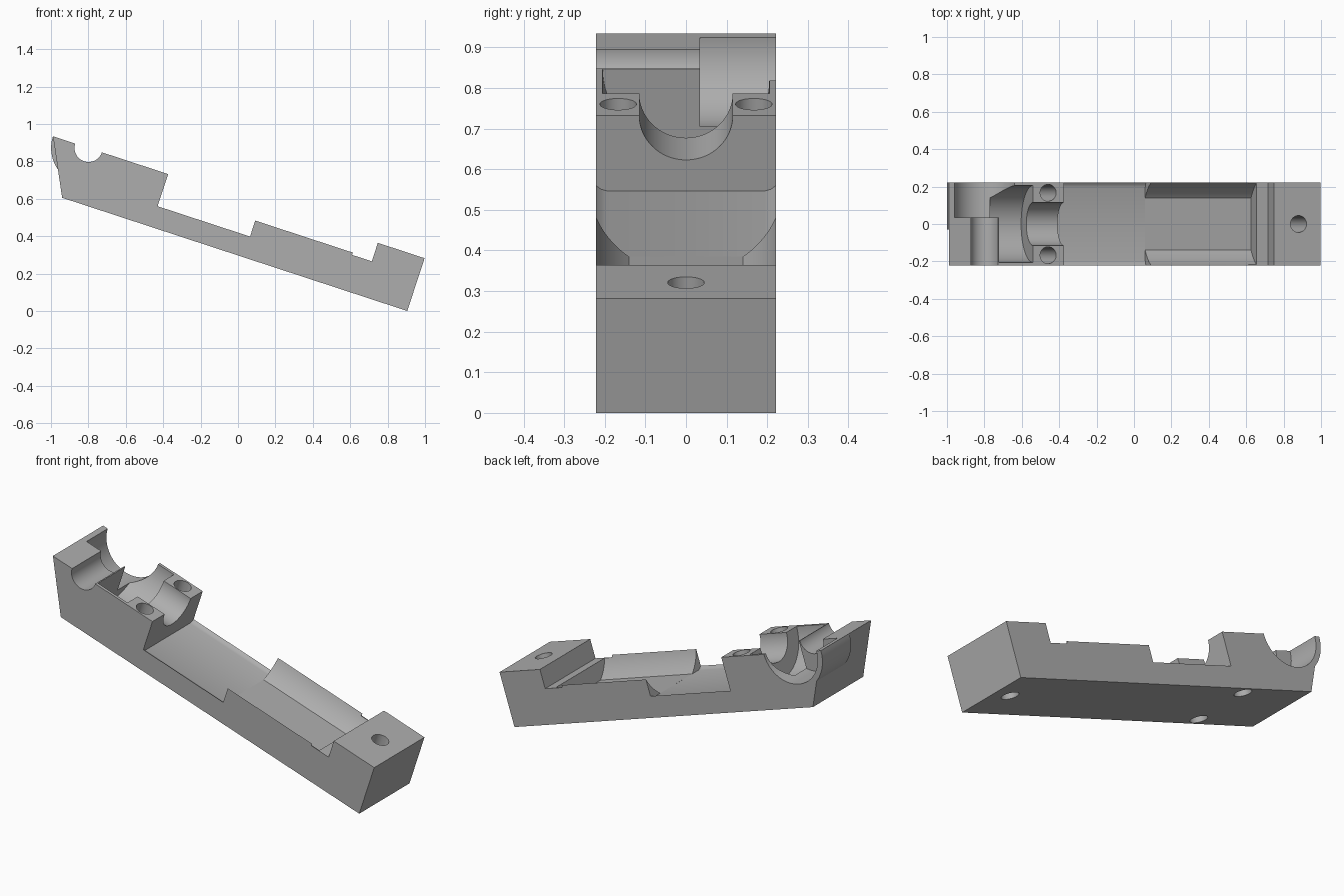
import bpy, bmesh
from math import radians, sin, cos, pi
from mathutils import Matrix

old = bpy.data.objects.get("Cube")
if old:
    bpy.data.objects.remove(old, do_unlink=True)

grey = bpy.data.materials.new("light_grey")
grey.use_nodes = True
colour = (0.42, 0.42, 0.42, 1)
grey.diffuse_color = colour
grey.node_tree.nodes["Principled BSDF"].inputs["Base Color"].default_value = colour

HALF = 0.222    # half width of the bar
TOP = 0.297     # height of the bar above its underside
TILT = radians(18.16)
RING = -1.031   # position along the bar of the cross axis


def arc(c, d, r, start=0, end=360, n=96):
    """Points along an arc; a full circle leaves out the repeated point."""
    steps = n if end - start >= 360 else n + 1
    return [(c + r * cos(radians(start + (end - start) * i / n)),
             d + r * sin(radians(start + (end - start) * i / n))) for i in range(steps)]


def prism(name, axis, pts, lo, hi):
    """Extrude a closed profile along the bar (x), across it (y) or up (z)."""
    place = {"x": lambda a, b, t: (t, a, b),
             "y": lambda a, b, t: (a, t, b),
             "z": lambda a, b, t: (a, b, t)}[axis]
    bm = bmesh.new()
    rings = [[bm.verts.new(place(a, b, t)) for a, b in pts] for t in (lo, hi)]
    for ring in rings:
        bm.faces.new(ring)
    n = len(pts)
    for i in range(n):
        j = (i + 1) % n
        bm.faces.new((rings[0][i], rings[0][j], rings[1][j], rings[1][i]))
    bmesh.ops.recalc_face_normals(bm, faces=bm.faces)
    mesh = bpy.data.meshes.new(name)
    bm.to_mesh(mesh)
    bm.free()
    mesh.materials.append(grey)
    obj = bpy.data.objects.new(name, mesh)
    bpy.context.collection.objects.link(obj)
    return obj


def rect(a, b, c, d):
    return [(a, c), (b, c), (b, d), (a, d)]


def combine(target, tool, operation="DIFFERENCE"):
    """Apply a boolean and throw the tool away."""
    tool.hide_render = True
    mod = target.modifiers.new("cut", "BOOLEAN")
    mod.operation, mod.solver, mod.object = operation, "EXACT", tool
    graph = bpy.context.evaluated_depsgraph_get()
    mesh = bpy.data.meshes.new_from_object(target.evaluated_get(graph))
    target.modifiers.clear()
    target.data = mesh
    bpy.data.objects.remove(tool, do_unlink=True)


# Bar with a slanted high end, plus the round shell that bulges from that end
bar = prism("cradle_bar", "y", [(-1.082, 0), (0.86, 0), (0.86, 0.35), (-1.2575, 0.35)], -0.25, 0.25)
combine(bar, prism("end_shell", "y", arc(RING, TOP, 0.2), -0.03, 0.27), "UNION")
combine(bar, prism("trim", "y", rect(-2, 2, -0.1, TOP), -HALF, HALF), "INTERSECT")

# Open middle floor with slightly rounded edges
side = [(0.195, 0.102), (0.209, 0.106), (0.222, 0.116), (0.26, 0.16), (0.26, 0.5)]
floor = side + [(-y, z) for y, z in reversed(side)]
combine(bar, prism("floor_cut", "x", floor, -0.583, -0.063))

# Curved cradle between the side cheeks, with a flat bottom
right = arc(0, TOP, 0.24, -54.3, 0, 32) + [(0.24, 0.5)]
cradle = right + [(-y, z) for y, z in reversed(right)]
combine(bar, prism("cradle_cut", "x", cradle, -0.0632, 0.533))

# Low ledge in front of the end block
combine(bar, prism("ledge_cut", "y", rect(0.486, 0.597, 0.193, 0.5), -0.4, 0.4))

# Round pocket and the narrower neck through the clamp block
combine(bar, prism("pocket_cut", "x", arc(0, TOP, 0.205), -0.95, -0.758))
combine(bar, prism("neck_cut", "x", arc(0, TOP, 0.115), -0.8, -0.55))

# Cross groove at the high end, opening into a wider scoop on one side
combine(bar, prism("groove_cut", "y", arc(RING, TOP, 0.075), -0.4, 0.1))
combine(bar, prism("scoop_cut", "y", arc(RING, TOP, 0.17), 0.035, 0.4))

# Screw holes through the bar
for u, y in ((-0.673, 0.167), (-0.673, -0.167), (0.736, 0)):
    combine(bar, prism("screw_hole", "z", arc(u, y, 0.045, n=48), -0.2, 0.6))

# Tilt the bar so it rests on its low end
lift = 0.282
bar.data.transform(Matrix.Translation((lift * sin(TILT), 0, lift * cos(TILT)))
                   @ Matrix.Rotation(TILT, 4, "Y"))
low = min(v.co.z for v in bar.data.vertices)
bar.data.transform(Matrix.Translation((0, 0, -low)))

bpy.ops.object.select_all(action="DESELECT")
bar.select_set(True)
bpy.context.view_layer.objects.active = bar
bpy.ops.object.shade_smooth_by_angle(angle=pi / 7)
